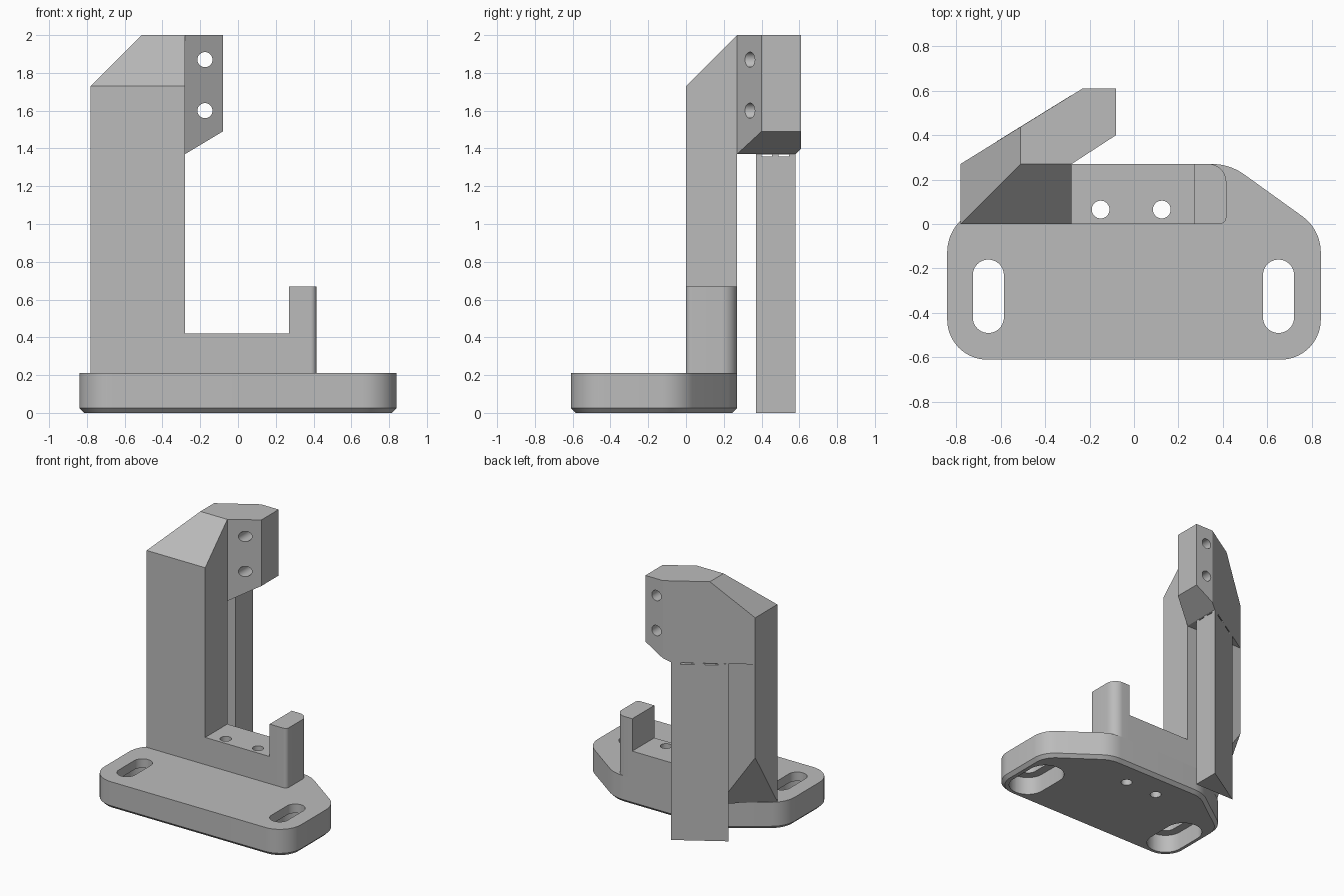
import bpy, bmesh, math
from mathutils import Vector

cube = bpy.data.objects.get("Cube")
if cube:
    bpy.data.objects.remove(cube, do_unlink=True)

grey = bpy.data.materials.new("plain_grey")
grey.use_nodes = True
colour = (0.5, 0.5, 0.5, 1)
grey.diffuse_color = colour
grey.node_tree.nodes["Principled BSDF"].inputs["Base Color"].default_value = colour


def rounded(corners, steps=10):
    """Outline from (x, y, radius) corners, counter-clockwise and convex."""
    out = []
    for i, (x, y, r) in enumerate(corners):
        p = Vector((x, y))
        if r == 0:
            out.append(p)
            continue
        a = (Vector(corners[i - 1][:2]) - p).normalized()
        b = (Vector(corners[(i + 1) % len(corners)][:2]) - p).normalized()
        half = a.angle(b) / 2
        centre = p + (a + b).normalized() * r / math.sin(half)
        start = p + a * r / math.tan(half) - centre
        turn = math.pi - 2 * half
        for k in range(steps + 1):
            t = turn * k / steps
            c, s = math.cos(t), math.sin(t)
            out.append(centre + Vector((start.x * c - start.y * s,
                                        start.x * s + start.y * c)))
    return out


def box_outline(x0, x1, y0, y1):
    return [(x0, y0), (x1, y0), (x1, y1), (x0, y1)]


def prism(name, outline, z0, z1, cuts=(), chamfer=0):
    """Extruded outline; each cut (point, normal) removes the normal's side."""
    bm = bmesh.new()
    bottom = bm.faces.new([bm.verts.new((p[0], p[1], z0)) for p in outline])
    top = bmesh.ops.extrude_face_region(bm, geom=[bottom], use_keep_orig=True)
    bmesh.ops.translate(bm, vec=(0, 0, z1 - z0),
                        verts=[g for g in top["geom"] if isinstance(g, bmesh.types.BMVert)])
    bmesh.ops.recalc_face_normals(bm, faces=bm.faces[:])
    if chamfer:
        rim = [e for e in bm.edges if all(abs(v.co.z - z0) < 1e-5 for v in e.verts)]
        bmesh.ops.bevel(bm, geom=rim, offset=chamfer, segments=1, affect='EDGES')
    for point, normal in cuts:
        bmesh.ops.bisect_plane(bm, geom=bm.verts[:] + bm.edges[:] + bm.faces[:],
                               plane_co=point, plane_no=normal, clear_outer=True)
        open_edges = [e for e in bm.edges if e.is_boundary]
        bmesh.ops.holes_fill(bm, edges=open_edges, sides=0)
    bmesh.ops.recalc_face_normals(bm, faces=bm.faces[:])
    mesh = bpy.data.meshes.new(name)
    bm.to_mesh(mesh)
    bm.free()
    obj = bpy.data.objects.new(name, mesh)
    bpy.context.collection.objects.link(obj)
    mesh.materials.append(grey)
    return obj


def subtract(target, cutters):
    for cutter in cutters:
        mod = target.modifiers.new("cut", 'BOOLEAN')
        mod.operation = 'DIFFERENCE'
        mod.solver = 'EXACT'
        mod.object = cutter
        bpy.context.view_layer.objects.active = target
        bpy.ops.object.modifier_apply(modifier=mod.name)


def capsule(x, y0, y1, r):
    corners = [(x - r, y0, r), (x + r, y0, r), (x + r, y1, r), (x - r, y1, r)]
    return rounded([(cx, cy, r * 0.9999) for cx, cy, r in corners])


def disc(x, y, r, n=32):
    return [(x + r * math.cos(math.tau * i / n), y + r * math.sin(math.tau * i / n))
            for i in range(n)]


# Base plate with rounded corners and chamfered underside
base = prism("base_plate", rounded([
    (-0.84, -0.61, 0.18), (0.84, -0.61, 0.18), (0.84, -0.025, 0.2),
    (0.43, 0.27, 0.25), (-0.43, 0.27, 0.25), (-0.84, -0.025, 0.2)]),
    0, 0.21, chamfer=0.025)

# Low step and stop post
step = prism("step", box_outline(-0.28, 0.27, 0, 0.27), 0.21, 0.42)
post = prism("stop_post", rounded([
    (0.27, 0, 0), (0.415, 0, 0.03), (0.415, 0.27, 0.08), (0.27, 0.27, 0)]), 0.21, 0.67)

# Column with sloped shoulders and a trimmed lower back corner
left_slope = ((-0.78, 0, 1.73), (-1, 0, 1))
front_slope = ((0, 0, 1.73), (0, -1, 1))
apex, low_front, low_back = (Vector(p) for p in (
    (-0.78, 0.27, 0.65), (-0.78, 0, 0.21), (-0.47, 0.27, 0.21)))
corner = (low_back - apex).cross(low_front - apex)
if corner.z > 0:
    corner.negate()
column = prism("column", box_outline(-0.78, -0.28, 0, 0.27), 0.21, 2,
               cuts=[left_slope, front_slope, (apex, corner)])

# Angled mounting head behind the column
head = prism("mounting_head", [(-0.78, 0.27), (-0.28, 0.27), (-0.08, 0.4),
                               (-0.08, 0.61), (-0.23, 0.61)], 1.37, 2,
             cuts=[left_slope, ((-0.28, 0, 1.37), (0.6, 0, -1))])

# Triangular prop under the head, perforated at the top
prop = prism("support_prop", [(-0.62, 0.37), (-0.28, 0.37), (-0.28, 0.58)], 0, 1.37)

# Cutters
bolts = [prism("bolt_cutter", disc(x, 0.065, 0.04), -0.1, 0.6) for x in (-0.15, 0.125)]
slots = []
for x in (-0.655, 0.65):
    slots.append(prism("slot_cutter", capsule(x, -0.49, -0.16, 0.07), -0.1, 0.4))
    slots.append(prism("recess_cutter", capsule(x, -0.56, -0.09, 0.135), -0.1, 0.14))
head_holes = []
for z in (1.6, 1.87):
    hole = prism("head_hole_cutter", disc(-0.175, -z, 0.04), 0.1, 0.9)
    hole.rotation_euler.x = -math.pi / 2
    head_holes.append(hole)
gaps = [prism("gap_cutter", box_outline(-0.8, -0.1, y, y + 0.055), 1.358, 1.369)
        for y in (0.4, 0.49)]
bpy.context.view_layer.update()

subtract(base, bolts + slots)
subtract(step, bolts)
subtract(head, head_holes)
subtract(prop, gaps)
for cutter in bolts + slots + head_holes + gaps:
    bpy.data.objects.remove(cutter, do_unlink=True)

# Smooth rounded walls, keep sharp edges
bpy.ops.object.select_all(action='DESELECT')
for obj in (base, step, post, column, head, prop):
    obj.select_set(True)
bpy.context.view_layer.objects.active = base
bpy.ops.object.shade_smooth_by_angle(angle=math.radians(25))
